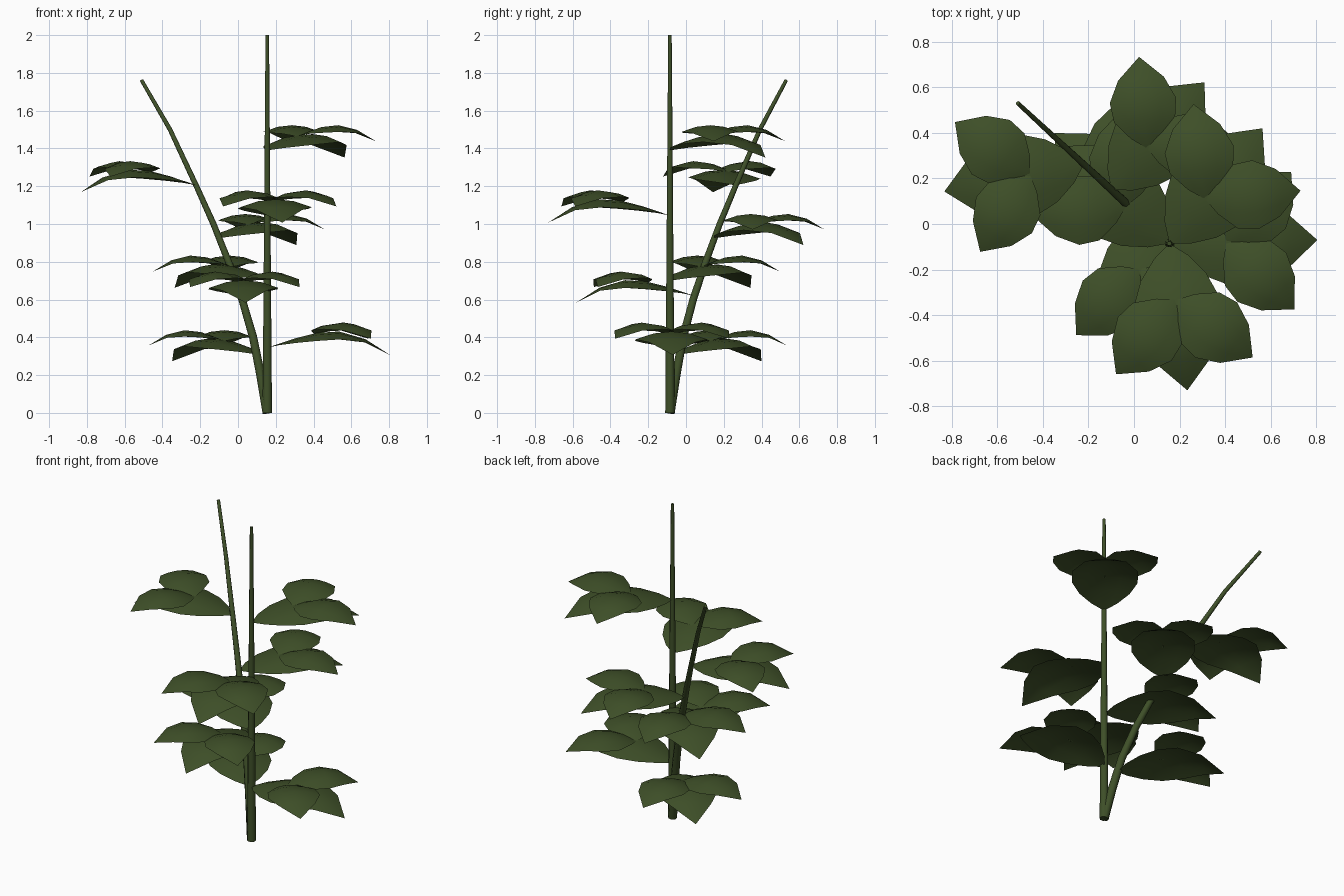
import bpy, bmesh, math
from mathutils import Vector, Matrix

if "Cube" in bpy.data.objects:
    bpy.data.objects.remove(bpy.data.objects["Cube"])

green = bpy.data.materials.new("leaf_green")
green.diffuse_color = (0.048, 0.078, 0.021, 1)
green.use_nodes = True
green.node_tree.nodes["Principled BSDF"].inputs["Base Color"].default_value = green.diffuse_color


def finish(bm, name):
    bmesh.ops.recalc_face_normals(bm, faces=bm.faces)
    me = bpy.data.meshes.new(name)
    bm.to_mesh(me)
    bm.free()
    me.materials.append(green)
    ob = bpy.data.objects.new(name, me)
    bpy.context.collection.objects.link(ob)
    bpy.ops.object.select_all(action='DESELECT')
    bpy.context.view_layer.objects.active = ob
    ob.select_set(True)
    bpy.ops.object.shade_smooth_by_angle(angle=math.radians(50))
    return ob


# tapered eight-sided stem swept along a path
def stem(name, path, r0=0.027, r1=0.01, sides=8):
    bm = bmesh.new()
    rings = []
    pts = [Vector(p) for p in path]
    for i, p in enumerate(pts):
        t = (pts[min(i + 1, len(pts) - 1)] - pts[max(i - 1, 0)]).normalized()
        rot = Vector((0, 0, 1)).rotation_difference(t)
        r = r0 + (r1 - r0) * p.z / pts[-1].z
        ring = []
        for k in range(sides):
            a = 2 * math.pi * (k + 0.5) / sides
            ring.append(bm.verts.new(p + rot @ Vector((r * math.cos(a), r * math.sin(a), 0))))
        rings.append(ring)
    for a, b in zip(rings, rings[1:]):
        for k in range(sides):
            bm.faces.new((a[k], a[(k + 1) % sides], b[(k + 1) % sides], b[k]))
    bm.faces.new(rings[0][::-1])
    bm.faces.new(rings[-1])
    return finish(bm, name)


# one blade: rows of (distance along, half width, midrib height)
def blade(bm, rows, mat, droop):
    prev = None
    wmax = max(r[1] for r in rows)
    for u, w, z in rows:
        if w == 0:
            cur = [bm.verts.new(mat @ Vector((u, 0, z)))] * 5
        else:
            cur = [bm.verts.new(mat @ Vector((u, w * f, z - droop * (w * f / wmax) ** 2)))
                   for f in (-1, -0.5, 0, 0.5, 1)]
        if prev:
            for k in range(4):
                loop = list(dict.fromkeys((prev[k], cur[k], cur[k + 1], prev[k + 1])))
                bm.faces.new(loop)
        prev = cur


CENTRE = [(0, 0, 0), (0.06, 0.075, 0.02), (0.15, 0.145, 0.05), (0.26, 0.19, 0.078),
          (0.38, 0.19, 0.086), (0.52, 0.12, 0.045), (0.65, 0, -0.038)]
SIDE = [(0, 0, 0), (0.05, 0.07, 0.022), (0.13, 0.14, 0.05), (0.22, 0.152, 0.06),
        (0.32, 0.105, 0.035), (0.42, 0, -0.025)]


# three-part leaf: large blade plus two small ones sitting on it
def leaf(name, pos, angle, scale):
    bm = bmesh.new()
    base = (Matrix.Translation(pos) @ Matrix.Rotation(math.radians(angle), 4, 'Z')
            @ Matrix.Scale(scale, 4))
    blade(bm, CENTRE, base, 0.042)
    for s in (-1, 1):
        m = (base @ Matrix.Translation((0.25, 0, 0.073))
             @ Matrix.Rotation(math.radians(46 * s), 4, 'Z'))
        blade(bm, SIDE, m, 0.035)
    ob = finish(bm, name)
    # keep the upper sides facing up
    if sum(p.normal.z for p in ob.data.polygons) < 0:
        ob.data.flip_normals()


# straight stem and leaning stem
X0, Y0 = 0.155, -0.085
stem("straight_stem", [(X0, Y0, z) for z in (0, 0.5, 1, 1.5, 2)])
LEAN = [(0.155, 0), (0.12, 0.2), (0.08, 0.4), (0.022, 0.6), (-0.05, 0.8), (-0.13, 1.0),
        (-0.22, 1.2), (-0.36, 1.5), (-0.51, 1.76)]
lean_y = lambda x: Y0 + (X0 - x) * 0.925
stem("leaning_stem", [(x, lean_y(x), z) for x, z in LEAN])

# leaves spiralling up each stem
for i, (z, a) in enumerate([(0.345, 1.3), (0.70, 139), (1.045, -83), (1.39, 51)]):
    leaf(f"straight_stem_leaf_{i + 1}", (X0, Y0, z), a, 1.0)
for i, (x, z, a) in enumerate([(0.10, 0.31, 136), (0.018, 0.62, -88),
                               (-0.10, 0.925, 49), (-0.22, 1.205, 191)]):
    leaf(f"leaning_stem_leaf_{i + 1}", (x, lean_y(x), z), a, 0.96)
